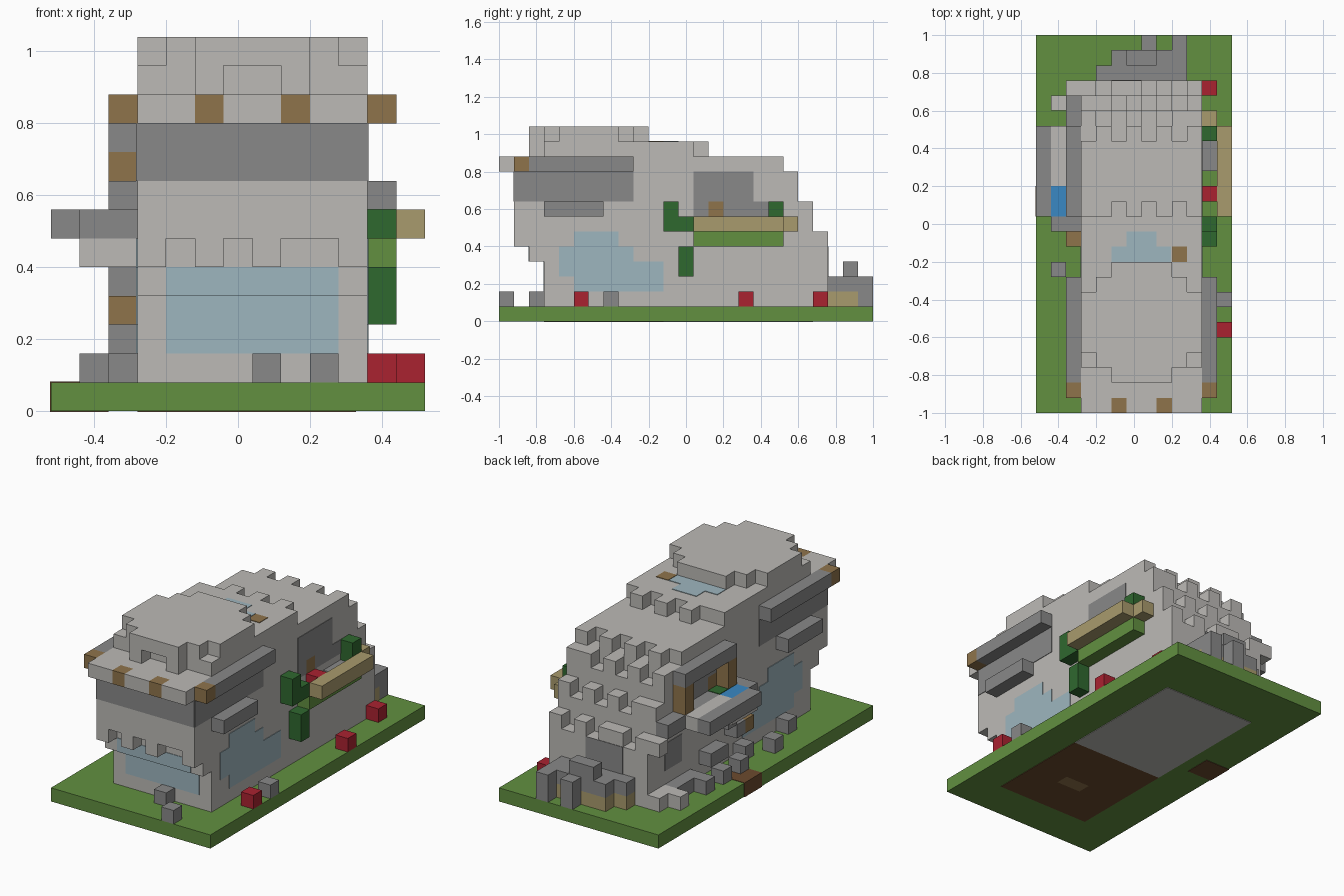
import bpy
import bmesh
from mathutils import Vector

cube = bpy.data.objects.get("Cube")
if cube:
    bpy.data.objects.remove(cube, do_unlink=True)

UNIT = 0.08                      # edge of one block
ORIGIN = Vector((-0.52, -1, 0))  # corner of the block grid
PLATE = 0.04                     # half thickness of painted plates, in blocks


def material(name, red, green, blue):
    def linear(c):
        c /= 255
        return c / 12.92 if c <= 0.04045 else ((c + 0.055) / 1.055) ** 2.4
    colour = (linear(red), linear(green), linear(blue), 1)
    mat = bpy.data.materials.new(name)
    mat.use_nodes = True
    mat.diffuse_color = colour
    mat.node_tree.nodes["Principled BSDF"].inputs["Base Color"].default_value = colour
    return mat


grass = material("grass green", 98, 144, 64)
stone = material("light stone", 188, 186, 182)
rock = material("dark stone", 137, 137, 137)
sand = material("sand", 169, 155, 109)
wood = material("wood brown", 143, 116, 75)
earth = material("earth brown", 108, 74, 46)
red = material("flower red", 170, 34, 48)
leaf = material("leaf green", 47, 104, 47)
glass = material("pale window blue", 158, 182, 191)
water = material("water blue", 58, 136, 196)


def part(name, mat, *boxes):
    """Blocks given as (x, x, y, y, z, z) ranges; an empty range makes a thin plate."""
    bm = bmesh.new()
    for box in boxes:
        lo, hi = Vector(box[0::2]), Vector(box[1::2])
        for axis in range(3):
            if lo[axis] == hi[axis]:
                lo[axis] -= PLATE
                hi[axis] += PLATE
        verts = bmesh.ops.create_cube(bm, size=1)["verts"]
        for v in verts:
            v.co = ORIGIN + UNIT * Vector(
                (lo[a] + hi[a]) / 2 + v.co[a] * (hi[a] - lo[a]) for a in range(3))
    mesh = bpy.data.meshes.new(name)
    bm.to_mesh(mesh)
    bm.free()
    mesh.materials.append(mat)
    obj = bpy.data.objects.new(name, mesh)
    bpy.context.collection.objects.link(obj)
    return obj


def block(x, y, z, height=1):
    return (x, x + 1, y, y + 1, z, z + height)


def row(columns, y, z, height=1):
    """Separate blocks in one row, such as battlements."""
    return [block(x, y, z, height) for x in columns]


# Ground slab, the dirt path through it and the floors seen beneath it
part("ground", grass, (0, 13, 0, 25, 0, 1))
part("dirt_path", earth, (-0.03, 2, 13, 15, -0.03, 1.03))
part("stone_floor", stone, (3, 10.6, 11, 21, 0, 0))
part("earth_floor", earth, (3, 10.6, 3, 11, 0, 0))
part("floor_hatch", wood, (6, 8, 6, 7, -0.04, 0))

# Main walls, stepping inward at the front foot and up the back
part("lower_walls", stone, (3, 11, 3, 22, 1, 4), (3, 11, 2, 22, 4, 5))
part("middle_walls", stone, (3, 11, 2, 21, 5, 6), (3, 11, 1, 21, 6, 7),
     (3, 11, 1, 20, 7, 8))
part("upper_walls", stone, (3, 11, 1, 20, 8, 9), (3, 11, 1, 19, 9, 10))
part("front_teeth", stone, *row((3, 5, 7, 10), 1, 5))
part("back_teeth", stone, *row((3, 5, 6, 8, 10), 21, 5),
     *row((3, 4, 6, 8, 10), 20, 7), *row((3, 5, 7, 9, 10), 19, 9))

# Stepped roof
part("roof_shelf", stone, (3, 11, 1, 18, 10, 11), *row((3, 4, 6, 7, 9, 10), 0, 10))
part("roof_tier", stone, (3, 11, 3, 13, 11, 12))
part("roof_cap", stone, (5, 9, 2, 10, 12, 13), (4, 10, 3, 9, 12, 13),
     (3, 11, 4, 8, 12, 13))
part("roof_teeth", stone, *row((5, 8), 2, 11), *row((5, 7, 9), 13, 11),
     *row((4, 6, 8, 10), 18, 10))
part("roof_beams", wood, *row((5, 8), 0, 10), *row((2, 11), 1, 10))
part("skylight", glass, (5, 8.96, 10, 11, 12, 12), (6, 8, 11, 12, 12, 12))
part("roof_stain", wood, (9, 10, 10, 11, 12, 12))

# Features shared by both side walls
for side, wall, ledge in (("left", 11, 11), ("right", 3, 2)):
    part(side + "_window", glass, (wall, wall, 5, 8, 5, 6),
         (wall, wall, 4, 9, 3, 5), (wall, wall, 5, 11, 2, 4))
    part(side + "_band", rock, (wall, wall, 1, 9, 8, 10))
    part(side + "_eave", rock, (ledge, ledge + 1, 2, 9, 10, 11))
    part(side + "_sill", rock, (ledge, ledge + 1, 3, 7, 7, 8))
    part(side + "_dark_window", rock, (wall, wall, 13, 17, 8, 10),
         (wall, wall, 13, 14, 7, 8), (wall, wall, 15, 18, 7, 8))
    part(side + "_shutter", wood, (wall, wall, 14, 15, 7, 8))

# Front paint
part("front_band", rock, (3, 11, 1, 1, 8, 10))
part("front_window", glass, (4, 10, 2, 2, 4, 5), (4, 10, 3, 3, 2, 4))

# Planted balcony
part("balcony_floor", grass, (11, 12, 13, 19, 5, 6))
part("balcony_rail", sand, (12, 13, 13, 19, 6, 7), block(11, 19, 6))
part("balcony_seat", rock, (11, 12, 16, 18, 6, 6.5))
part("balcony_flower", red, block(11, 14, 6))
part("balcony_bushes", leaf, block(11, 18, 6, 2), block(11, 11, 6, 2), block(11, 12, 6))
part("hanging_vine", leaf, block(11, 12, 3, 2))

# Ledge with a pool on the opposite wall
part("pool_ledge", rock, (0, 1, 13, 19, 6, 7), (2, 3, 12, 21, 6, 7), block(1, 12, 6))
part("pool_deck", stone, (1, 2, 15, 19, 6, 7), (1, 3, 12, 15, 5, 6))
part("pool", water, (1, 2, 13, 15, 6, 7))
part("ledge_plant", leaf, (2, 3, 13, 15, 7, 7))
part("awning", rock, (2, 3, 13, 19, 9, 10))
part("awning_posts", wood, *row((2,), 13, 7, 2), *row((2,), 18, 7, 2))
part("wall_peg", wood, block(2, 11, 3))
part("wall_steps", rock, block(2, 12, 3), block(2, 13, 4), (2, 3, 14, 16, 2, 3),
     (2, 3, 17, 20, 1, 2))
part("corner_footing", stone, (2, 3, 20, 22, 1, 2), block(1, 20, 1),
     (2, 3, 21, 22, 5, 6))
part("side_niche", rock, (3, 3, 18, 20, 3, 5))

# Rocky porch at the back
part("porch_base", sand, (4, 10, 22, 23, 1, 2), (5, 10, 23, 24, 1, 2))
part("porch_roof", rock, (4, 10, 22, 23, 2, 3), (5, 10, 23, 24, 2, 3),
     (6, 8, 23, 24, 3, 4), *row((7, 9), 24, 1, 2))
part("back_niche", rock, (5, 8, 22, 22, 3, 5))

# Loose stones and flowers on the ground
part("loose_stones", rock, block(9, 0, 1), block(7, 2, 1), block(12, 7, 1),
     block(1, 9, 1), block(2, 6, 1), block(2, 11, 1), block(1, 13, 1),
     block(1, 15, 1), block(1, 17, 1))
part("ground_flowers", red, block(12, 5, 1), block(12, 16, 1), block(11, 21, 1))
